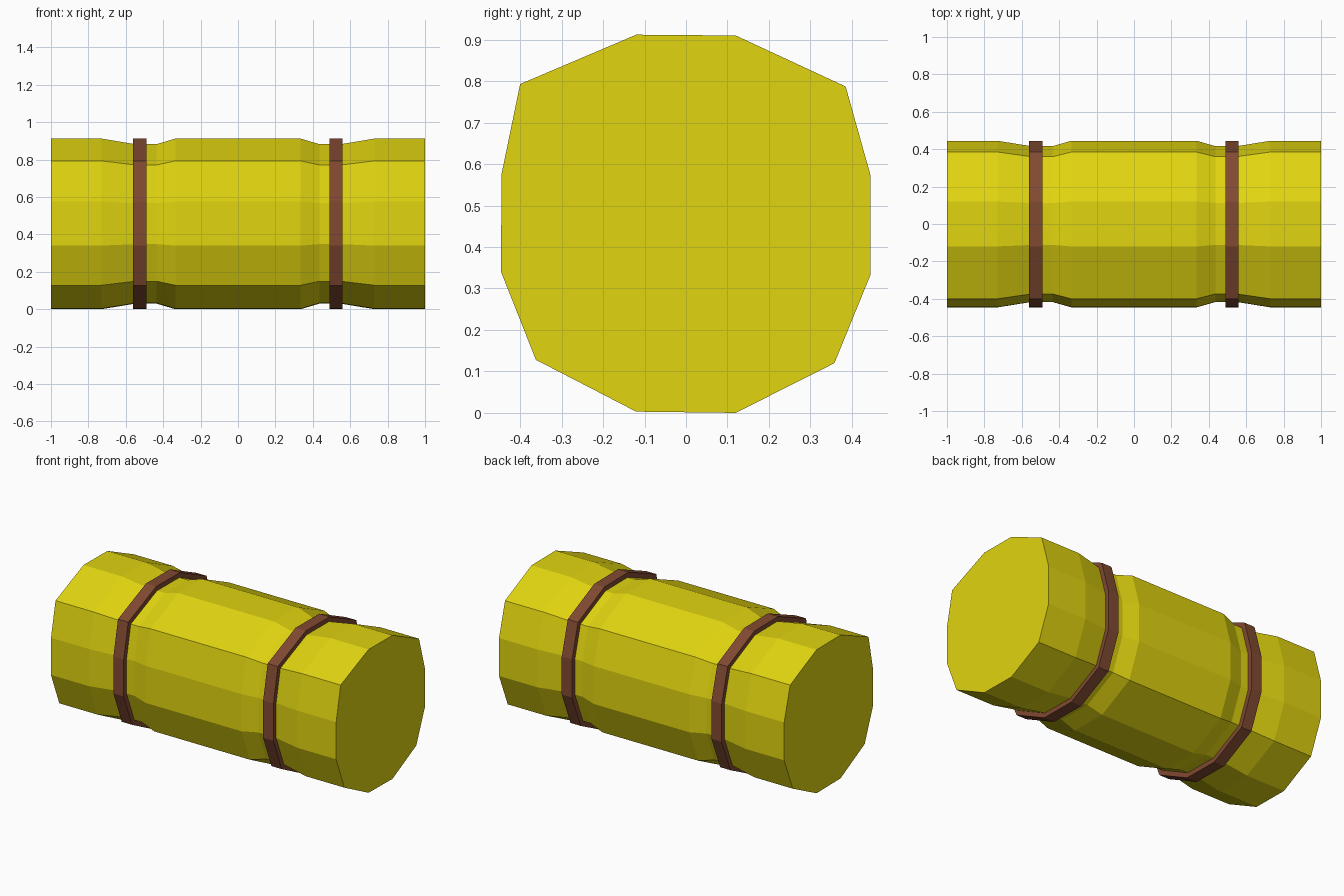
import bpy
import bmesh

cube = bpy.data.objects.get("Cube")
if cube:
    bpy.data.objects.remove(cube, do_unlink=True)

MID_Z = 0.456
# Slightly uneven twelve-sided cross-section (y, z)
SECTION = [(-0.12, 0.912), (0.12, 0.91), (0.385, 0.787), (0.445, 0.573),
           (0.445, 0.333), (0.358, 0.12), (0.12, 0.0), (-0.12, 0.003),
           (-0.362, 0.128), (-0.446, 0.34), (-0.445, 0.575), (-0.4, 0.793)]


def make_material(name, colour):
    mat = bpy.data.materials.new(name)
    mat.use_nodes = True
    mat.diffuse_color = colour
    mat.node_tree.nodes["Principled BSDF"].inputs["Base Color"].default_value = colour
    return mat


def loft(name, stations, mat, closed=False):
    """Skin the cross-section through (x, scale) stations; cap or close the loop."""
    bm = bmesh.new()
    rings = [[bm.verts.new((x, y * s, MID_Z + (z - MID_Z) * s)) for y, z in SECTION]
             for x, s in stations]
    pairs = list(zip(rings, rings[1:]))
    if closed:
        pairs.append((rings[-1], rings[0]))
    else:
        bm.faces.new(rings[0])
        bm.faces.new(rings[-1])
    n = len(SECTION)
    for a, b in pairs:
        for i in range(n):
            j = (i + 1) % n
            bm.faces.new((a[i], a[j], b[j], b[i]))
    bmesh.ops.recalc_face_normals(bm, faces=bm.faces)
    mesh = bpy.data.meshes.new(name)
    bm.to_mesh(mesh)
    bm.free()
    mesh.materials.append(mat)
    obj = bpy.data.objects.new(name, mesh)
    bpy.context.collection.objects.link(obj)
    return obj


yellow = make_material("yellow cloth", (0.75, 0.66, 0.005, 1))
brown = make_material("brown leather", (0.22, 0.068, 0.031, 1))

# Rolled body, pinched where the straps pull it in
half = [(0.335, 1), (0.435, 0.935), (0.55, 0.935), (0.73, 1), (1, 1)]
loft("bedroll", [(-x, s) for x, s in reversed(half)] + half, yellow)

# Straps
for side, x in (("right", -0.526), ("left", 0.524)):
    a, b = x - 0.036, x + 0.036
    loft(side + "_strap", [(a, 0.9), (a, 1), (b, 1), (b, 0.9)], brown, closed=True)
